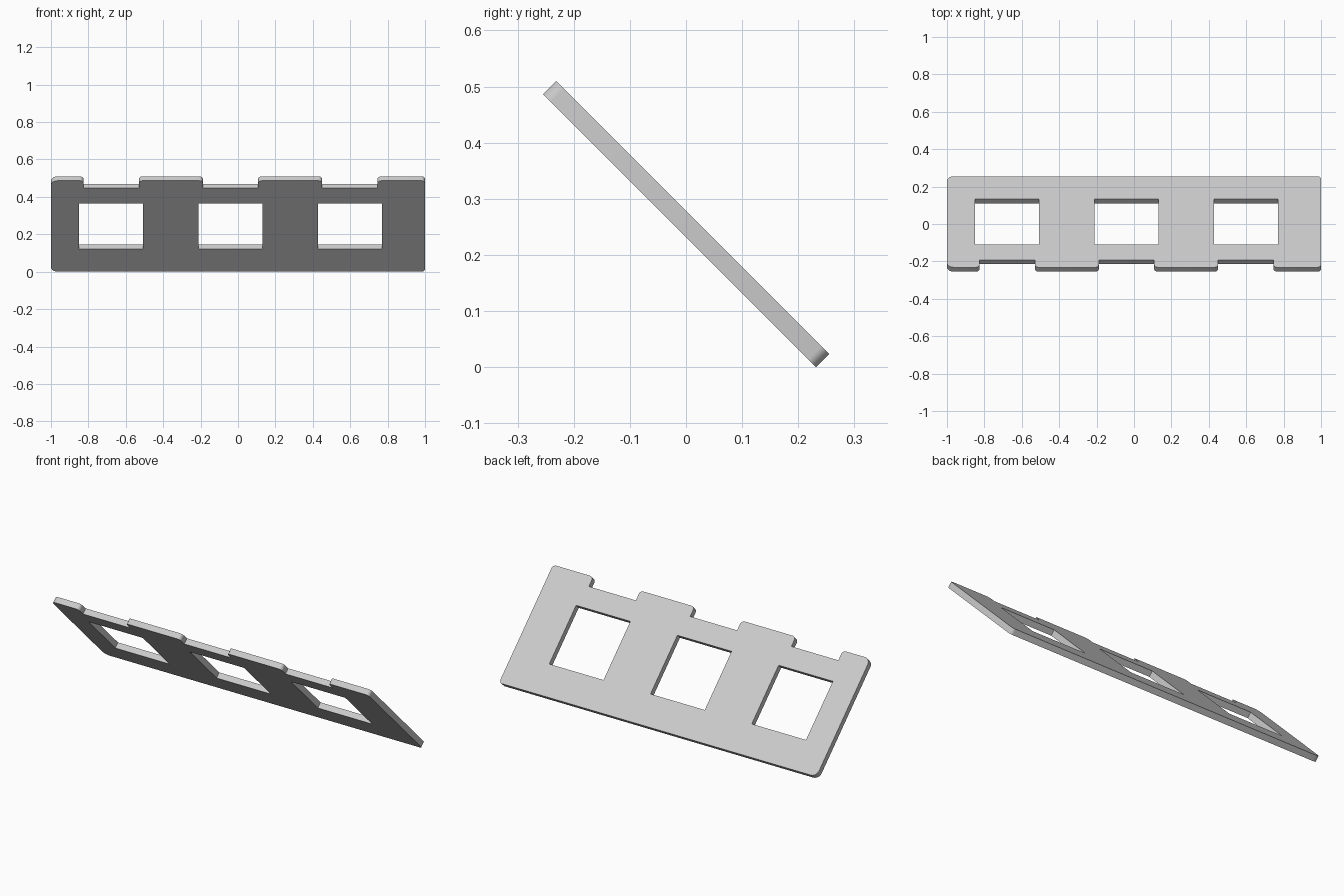
import bpy, bmesh, math
from mathutils import Vector, Matrix

cube = bpy.data.objects.get("Cube")
if cube:
    bpy.data.objects.remove(cube, do_unlink=True)

HALF_LENGTH, HALF_HEIGHT, THICKNESS = 1.0, 0.344, 0.033
CENTRES = (-0.678, -0.04, 0.598)
WINDOW, NOTCH_WIDTH, NOTCH_DEPTH = 0.171, 0.148, 0.057
BIG, SMALL = 0.035, 0.02


def rounded(corners, steps=6):
    """Points of a closed outline whose square corners (x, y, radius) are rounded."""
    pts = []
    for i, (x, y, r) in enumerate(corners):
        p = Vector((x, y, 0))
        if r == 0:
            pts.append(p)
            continue
        prev, nxt = corners[i - 1], corners[(i + 1) % len(corners)]
        d1 = (Vector((prev[0], prev[1], 0)) - p).normalized()
        d2 = (Vector((nxt[0], nxt[1], 0)) - p).normalized()
        centre = p + r * (d1 + d2)
        for s in range(steps + 1):
            a = math.pi / 2 * s / steps
            pts.append(centre - r * (d2 * math.cos(a) + d1 * math.sin(a)))
    return pts


def add_loop(bm, pts):
    verts = [bm.verts.new(p) for p in pts]
    return [bm.edges.new((verts[i - 1], verts[i])) for i in range(len(verts))]


# Outer outline: straight lower edge, three notches along the upper edge
outline = [(-HALF_LENGTH, -HALF_HEIGHT, BIG), (HALF_LENGTH, -HALF_HEIGHT, SMALL),
           (HALF_LENGTH, HALF_HEIGHT, SMALL)]
floor = HALF_HEIGHT - NOTCH_DEPTH
for c in reversed(CENTRES):
    right, left = c + NOTCH_WIDTH, c - NOTCH_WIDTH
    outline += [(right, HALF_HEIGHT, SMALL), (right, floor, 0),
                (left, floor, 0), (left, HALF_HEIGHT, SMALL)]
outline.append((-HALF_LENGTH, HALF_HEIGHT, BIG))

bm = bmesh.new()
edges = add_loop(bm, rounded(outline))

# Square window openings
for c in CENTRES:
    edges += add_loop(bm, [Vector((c + sx * WINDOW, sy * WINDOW, 0))
                           for sx, sy in ((-1, -1), (1, -1), (1, 1), (-1, 1))])

# Fill the sheet and give it thickness
bmesh.ops.triangle_fill(bm, edges=edges, use_beauty=True, use_dissolve=False)
extruded = bmesh.ops.extrude_face_region(bm, geom=bm.faces[:])
top = [g for g in extruded["geom"] if isinstance(g, bmesh.types.BMVert)]
bmesh.ops.translate(bm, verts=top, vec=(0, 0, THICKNESS))
bmesh.ops.translate(bm, verts=bm.verts[:], vec=(0, 0, -THICKNESS / 2))
bmesh.ops.recalc_face_normals(bm, faces=bm.faces[:])

# Lean the plate with its notched edge up and forward
bm.transform(Matrix.Rotation(math.radians(135), 4, "X"))
lowest = min(v.co.z for v in bm.verts)
bmesh.ops.translate(bm, verts=bm.verts[:], vec=(0, 0, -lowest))

mesh = bpy.data.meshes.new("notched_plate")
bm.to_mesh(mesh)
bm.free()
plate = bpy.data.objects.new("notched_plate", mesh)
bpy.context.collection.objects.link(plate)

# Plain grey finish
grey = bpy.data.materials.new("light_grey")
grey.use_nodes = True
colour = (0.6, 0.6, 0.6, 1)
grey.diffuse_color = colour
grey.node_tree.nodes["Principled BSDF"].inputs["Base Color"].default_value = colour
mesh.materials.append(grey)

bpy.ops.object.select_all(action="DESELECT")
plate.select_set(True)
bpy.context.view_layer.objects.active = plate
bpy.ops.object.shade_smooth_by_angle(angle=math.radians(30))
